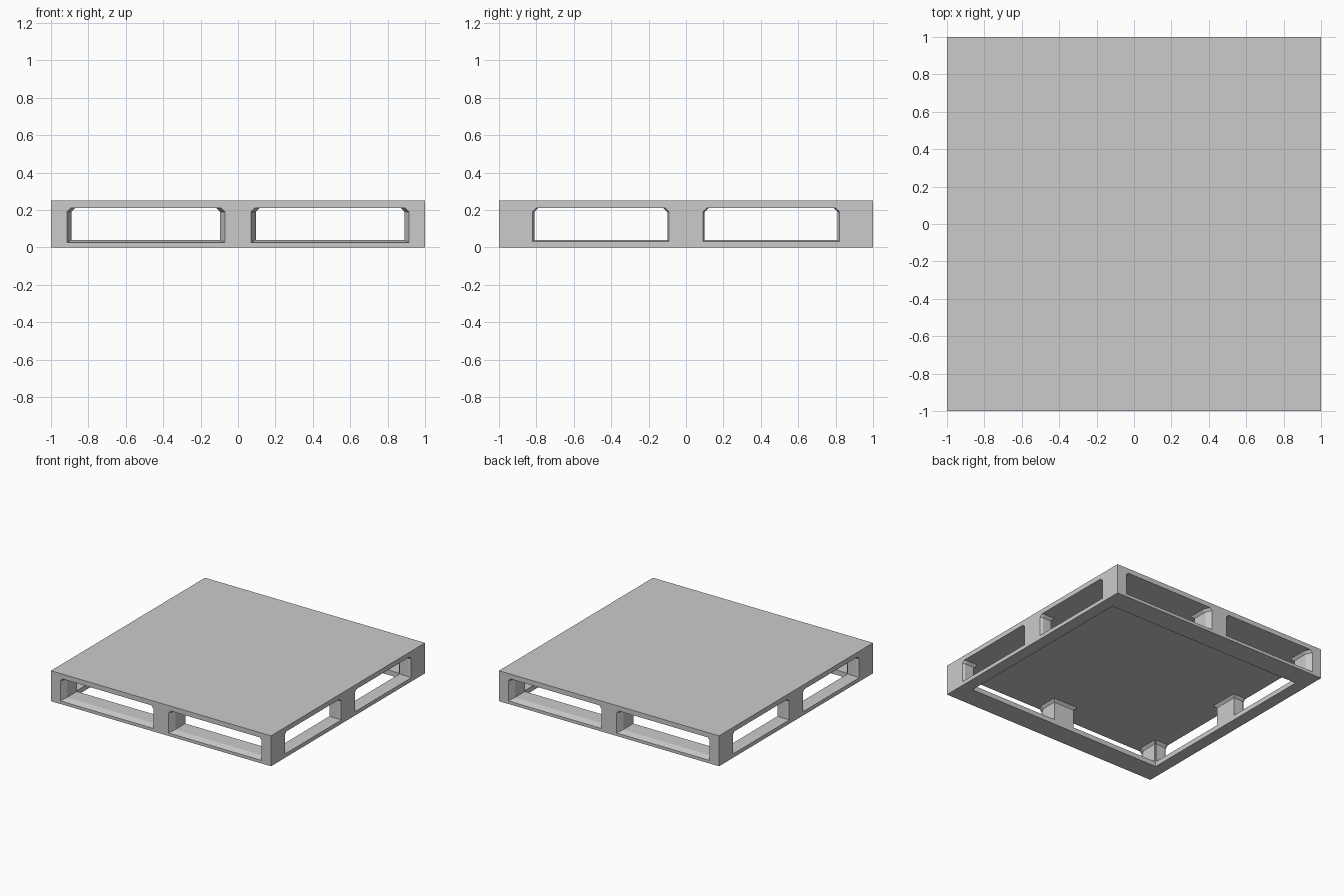
import bpy
import bmesh

if "Cube" in bpy.data.objects:
    bpy.data.objects.remove(bpy.data.objects["Cube"])

HEIGHT = 0.25
DECK_UNDERSIDE = 0.21
CHAMFER = 0.02

plastic = bpy.data.materials.new("grey plastic")
plastic.use_nodes = True
grey = (0.6, 0.6, 0.6, 1)
plastic.diffuse_color = grey
plastic.node_tree.nodes["Principled BSDF"].inputs["Base Color"].default_value = grey


def loft(name, rings):
    """Solid through a series of matching point loops, capped at both ends."""
    bm = bmesh.new()
    loops = [[bm.verts.new(p) for p in ring] for ring in rings]
    count = len(loops[0])
    for a, b in zip(loops, loops[1:]):
        for i in range(count):
            j = (i + 1) % count
            bm.faces.new((a[i], a[j], b[j], b[i]))
    bm.faces.new(loops[0][::-1])
    bm.faces.new(loops[-1])
    bmesh.ops.recalc_face_normals(bm, faces=bm.faces)
    mesh = bpy.data.meshes.new(name)
    bm.to_mesh(mesh)
    bm.free()
    mesh.materials.append(plastic)
    obj = bpy.data.objects.new(name, mesh)
    bpy.context.collection.objects.link(obj)
    return obj


def rectangle(x, y, z):
    return [(-x, -y, z), (x, -y, z), (x, y, z), (-x, y, z)]


def fork_tunnel(name, near, far, flare, drop, depth, side, along_y):
    """Fork opening right through the pallet, flared at both mouths."""
    def section(t, grow, sink):
        lo, hi, top, c = near - grow, far + grow, DECK_UNDERSIDE, CHAMFER
        outline = [(lo, 0.04 - sink), (hi, 0.04 - sink), (hi, top - c),
                   (hi - c, top), (lo + c, top), (lo, top - c)]
        return [(side * u, t, z) if along_y else (t, side * u, z) for u, z in outline]

    inner = 1 - depth
    return loft(name, [section(-1.1, flare, drop), section(-1, flare, drop),
                       section(-inner, 0, 0), section(inner, 0, 0),
                       section(1, flare, drop), section(1.1, flare, drop)])


# Outer block
pallet = loft("pallet_body", [rectangle(1, 1, 0), rectangle(1, 1, HEIGHT)])

# Open space inside the bottom frame, narrowing under the deck
cutters = [loft("core_cutter", [rectangle(0.90, 0.82, -0.1),
                                rectangle(0.90, 0.82, DECK_UNDERSIDE - CHAMFER),
                                rectangle(0.88, 0.80, DECK_UNDERSIDE)])]

# Two fork openings in each direction, leaving corner and middle posts
for side in (-1, 1):
    cutters.append(fork_tunnel("front_fork_cutter", 0.095, 0.89, 0.025, 0.015, 0.05, side, True))
    cutters.append(fork_tunnel("side_fork_cutter", 0.10, 0.81, 0.01, 0.008, 0.02, side, False))

for cutter in cutters:
    cutter.hide_render = True
    cut = pallet.modifiers.new(cutter.name, "BOOLEAN")
    cut.operation = "DIFFERENCE"
    cut.solver = "EXACT"
    cut.object = cutter

# Bake the cuts and discard the cutters
bpy.context.view_layer.update()
evaluated = pallet.evaluated_get(bpy.context.evaluated_depsgraph_get())
baked = bpy.data.meshes.new_from_object(evaluated)
pallet.modifiers.clear()
pallet.data = baked
for cutter in cutters:
    bpy.data.objects.remove(cutter)
